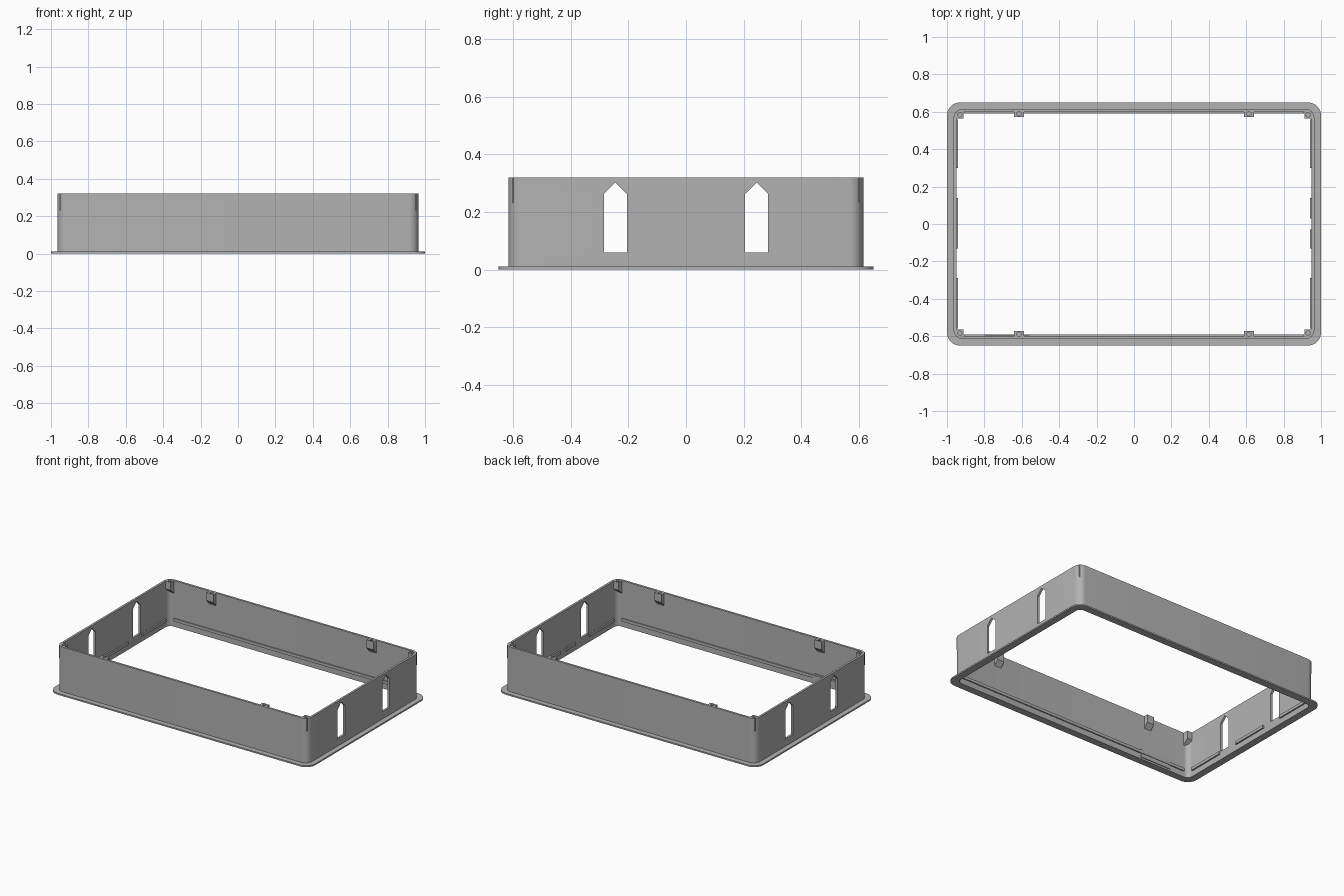
import bpy, bmesh, math
from mathutils import Vector

cube = bpy.data.objects.get("Cube")
if cube:
    bpy.data.objects.remove(cube, do_unlink=True)

grey = bpy.data.materials.new("light grey plastic")
grey.use_nodes = True
colour = (0.45, 0.45, 0.45, 1)
grey.diffuse_color = colour
grey.node_tree.nodes["Principled BSDF"].inputs["Base Color"].default_value = colour


def make_object(name, bm):
    bmesh.ops.recalc_face_normals(bm, faces=bm.faces)
    mesh = bpy.data.meshes.new(name)
    bm.to_mesh(mesh)
    bm.free()
    mesh.materials.append(grey)
    ob = bpy.data.objects.new(name, mesh)
    bpy.context.collection.objects.link(ob)
    return ob


def rounded_rect(hx, hy, r, steps=8):
    points = []
    for i, (sx, sy) in enumerate([(1, 1), (-1, 1), (-1, -1), (1, -1)]):
        for k in range(steps + 1):
            a = math.radians(90) * (i + k / steps)
            points.append((sx * (hx - r) + r * math.cos(a), sy * (hy - r) + r * math.sin(a)))
    return points


def ring(name, outer, inner, z0, z1):
    """Closed rectangular frame with rounded corners."""
    bm = bmesh.new()
    loops = [[bm.verts.new((x, y, z)) for x, y in rounded_rect(*size)]
             for size, z in ((outer, z0), (outer, z1), (inner, z1), (inner, z0))]
    n = len(loops[0])
    for j in range(4):
        a, b = loops[j], loops[(j + 1) % 4]
        for i in range(n):
            k = (i + 1) % n
            bm.faces.new((a[i], a[k], b[k], b[i]))
    return make_object(name, bm)


def prism(name, profile, offset):
    """Extrude a flat outline of 3D points along an offset."""
    bm = bmesh.new()
    face = bm.faces.new([bm.verts.new(p) for p in profile])
    extruded = bmesh.ops.extrude_face_region(bm, geom=[face])["geom"]
    verts = [g for g in extruded if isinstance(g, bmesh.types.BMVert)]
    bmesh.ops.translate(bm, verts=verts, vec=Vector(offset))
    return make_object(name, bm)


def box(name, x0, x1, y0, y1, z0, z1):
    return prism(name, [(x0, y0, z0), (x1, y0, z0), (x1, y1, z0), (x0, y1, z0)], (0, 0, z1 - z0))


def cut(target, cutter):
    cutter.hide_render = True
    cutter.hide_viewport = True
    cutter.display_type = 'WIRE'
    mod = target.modifiers.new("cut", 'BOOLEAN')
    mod.operation = 'DIFFERENCE'
    mod.solver = 'EXACT'
    mod.object = cutter


def smooth(ob):
    bpy.ops.object.select_all(action='DESELECT')
    ob.select_set(True)
    bpy.context.view_layer.objects.active = ob
    bpy.ops.object.shade_smooth_by_angle(angle=math.radians(30))


# Base flange and upright wall
TOP = 0.32
flange = ring("base_flange", (1, 0.65, 0.07), (0.95, 0.60, 0.035), 0, 0.01)
wall = ring("outer_wall", (0.965, 0.615, 0.05), (0.95, 0.60, 0.035), 0.005, TOP)
smooth(flange)
smooth(wall)

# Pointed openings, aligned through both end walls
for side, s in (("front", -1), ("back", 1)):
    outline = [(-1.1, s * y, z) for y, z in
               ((0.205, 0.06), (0.285, 0.06), (0.285, 0.262), (0.245, 0.302), (0.205, 0.262))]
    cut(wall, prism(side + "_opening_cutter", outline, (2.2, 0, 0)))

# Retaining rails inside the long walls
for side, s in (("front", -1), ("back", 1)):
    box(side + "_rail", -0.91, 0.91, s * 0.605, s * 0.592, 0.04, 0.06)

# Short rail segments inside the end walls
segments = {-1: ((-0.56, -0.29), (-0.13, 0.14), (0.30, 0.56)),
            1: ((-0.56, -0.29), (-0.13, -0.03), (0.03, 0.14), (0.30, 0.56))}
for s, spans in segments.items():
    for i, (y0, y1) in enumerate(spans):
        box(f"{'left' if s > 0 else 'right'}_rail_{i + 1}", s * 0.955, s * 0.94, y0, y1, 0.04, 0.06)

# Shallow pad low on the front wall
box("front_wall_pad", -0.8, -0.56, -0.605, -0.595, 0.012, 0.07)


def screw_boss(name, x0, x1, s, depth, hole):
    """Block with a sloped underside and a screw hole in its top."""
    outline = [(x0, s * y, z) for y, z in ((0.602, TOP), (0.602 - depth, TOP),
                                           (0.602 - depth, 0.265), (0.602, 0.23))]
    boss = prism(name, outline, (x1 - x0, 0, 0))
    bm = bmesh.new()
    bmesh.ops.create_cone(bm, cap_ends=True, segments=16, radius1=0.012, radius2=0.012, depth=0.08)
    bmesh.ops.translate(bm, verts=bm.verts, vec=(hole[0], s * hole[1], TOP))
    cut(boss, make_object(name + "_hole_cutter", bm))


# Screw bosses at the corners and along the long walls
for side, s in (("front", -1), ("back", 1)):
    for hand, m in (("right", -1), ("left", 1)):
        screw_boss(f"{side}_{hand}_corner_boss", m * 0.912, m * 0.952, s, 0.038, (m * 0.932, 0.584))
        screw_boss(f"{side}_{hand}_wall_boss", m * 0.615 - 0.027, m * 0.615 + 0.027, s, 0.031,
                   (m * 0.615, 0.590))
